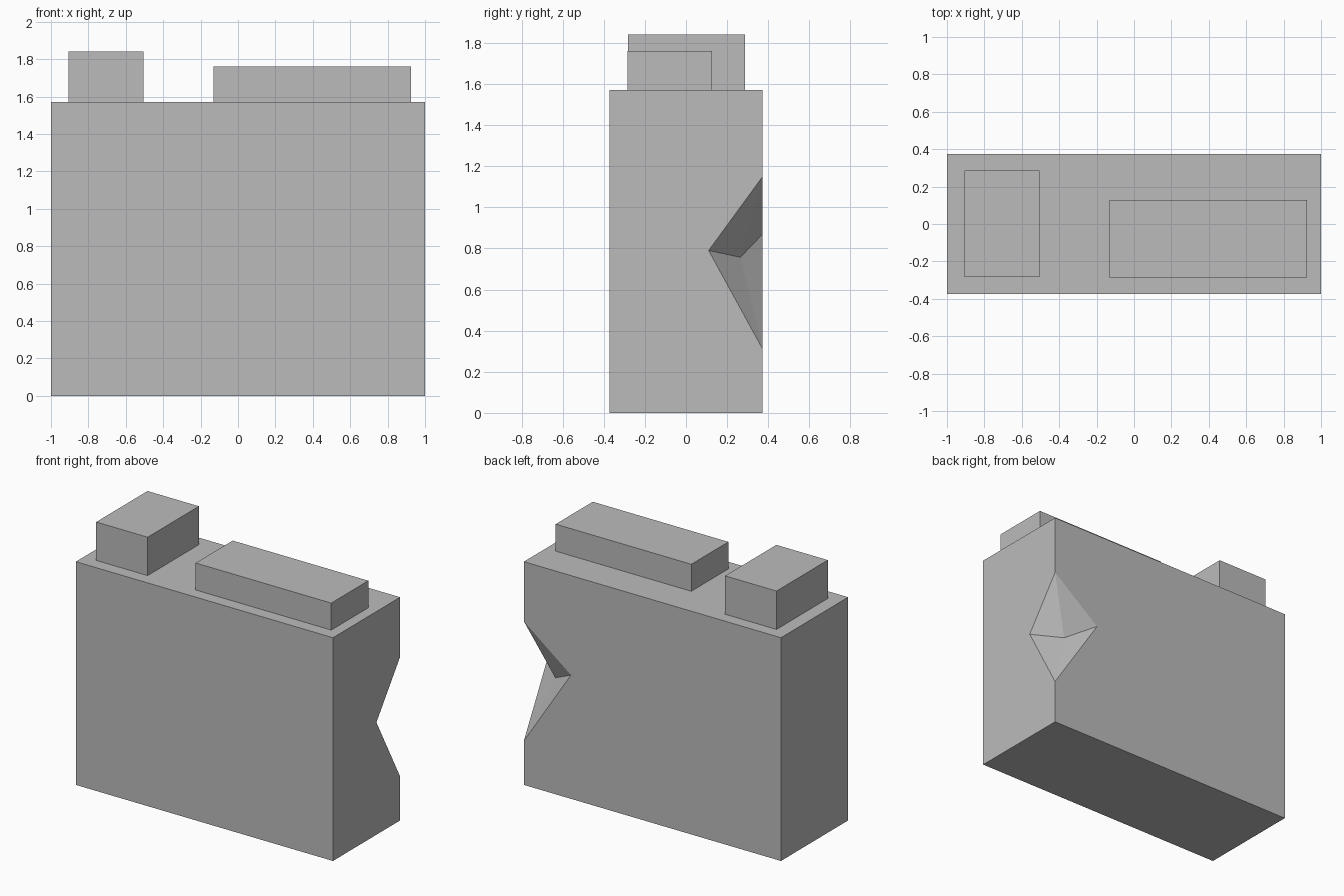
import bpy
import bmesh

cube = bpy.data.objects.get("Cube")
if cube:
    bpy.data.objects.remove(cube, do_unlink=True)

# Single flat grey
GREY = (0.5, 0.5, 0.5, 1)
grey = bpy.data.materials.new("plain_grey")
grey.use_nodes = True
grey.diffuse_color = GREY
grey.node_tree.nodes["Principled BSDF"].inputs["Base Color"].default_value = GREY


def add_object(name, bm):
    bmesh.ops.recalc_face_normals(bm, faces=bm.faces[:])
    mesh = bpy.data.meshes.new(name)
    bm.to_mesh(mesh)
    bm.free()
    mesh.materials.append(grey)
    obj = bpy.data.objects.new(name, mesh)
    bpy.context.collection.objects.link(obj)
    return obj


def add_box(name, low, high):
    bm = bmesh.new()
    bmesh.ops.create_cube(bm, size=1)
    for v in bm.verts:
        v.co = [lo if c < 0 else hi for c, lo, hi in zip(v.co, low, high)]
    return add_object(name, bm)


# Main body: a slab with a faceted chip taken out of its back left edge
W, D, H = 1.0, 0.373, 1.57
points = {
    "front_right_low": (-W, -D, 0), "front_left_low": (W, -D, 0),
    "back_left_low": (W, D, 0), "back_right_low": (-W, D, 0),
    "front_right_top": (-W, -D, H), "front_left_top": (W, -D, H),
    "back_left_top": (W, D, H), "back_right_top": (-W, D, H),
    "chip_top": (W, D, 1.15), "chip_bottom": (W, D, 0.31),
    "chip_side": (W, 0.11, 0.79), "chip_back": (0.634, D, 0.87),
    "chip_deep": (0.831, 0.265, 0.757),
}
bm = bmesh.new()
verts = {name: bm.verts.new(co) for name, co in points.items()}
faces = [
    "front_right_low back_right_low back_left_low front_left_low",
    "front_right_top front_left_top back_left_top back_right_top",
    "front_right_low front_left_low front_left_top front_right_top",
    "back_right_low front_right_low front_right_top back_right_top",
    "front_left_low back_left_low chip_bottom chip_side chip_top back_left_top front_left_top",
    "back_left_low back_right_low back_right_top back_left_top chip_top chip_back chip_bottom",
    "chip_top chip_side chip_deep",
    "chip_top chip_deep chip_back",
    "chip_bottom chip_deep chip_side",
    "chip_bottom chip_back chip_deep",
]
for face in faces:
    bm.faces.new([verts[name] for name in face.split()])
add_object("main_body", bm)

# Blocks standing on top
add_box("tall_block", (-0.905, -0.283, H), (-0.505, 0.287, 1.84))
add_box("long_block", (-0.13, -0.285, H), (0.925, 0.127, 1.76))
